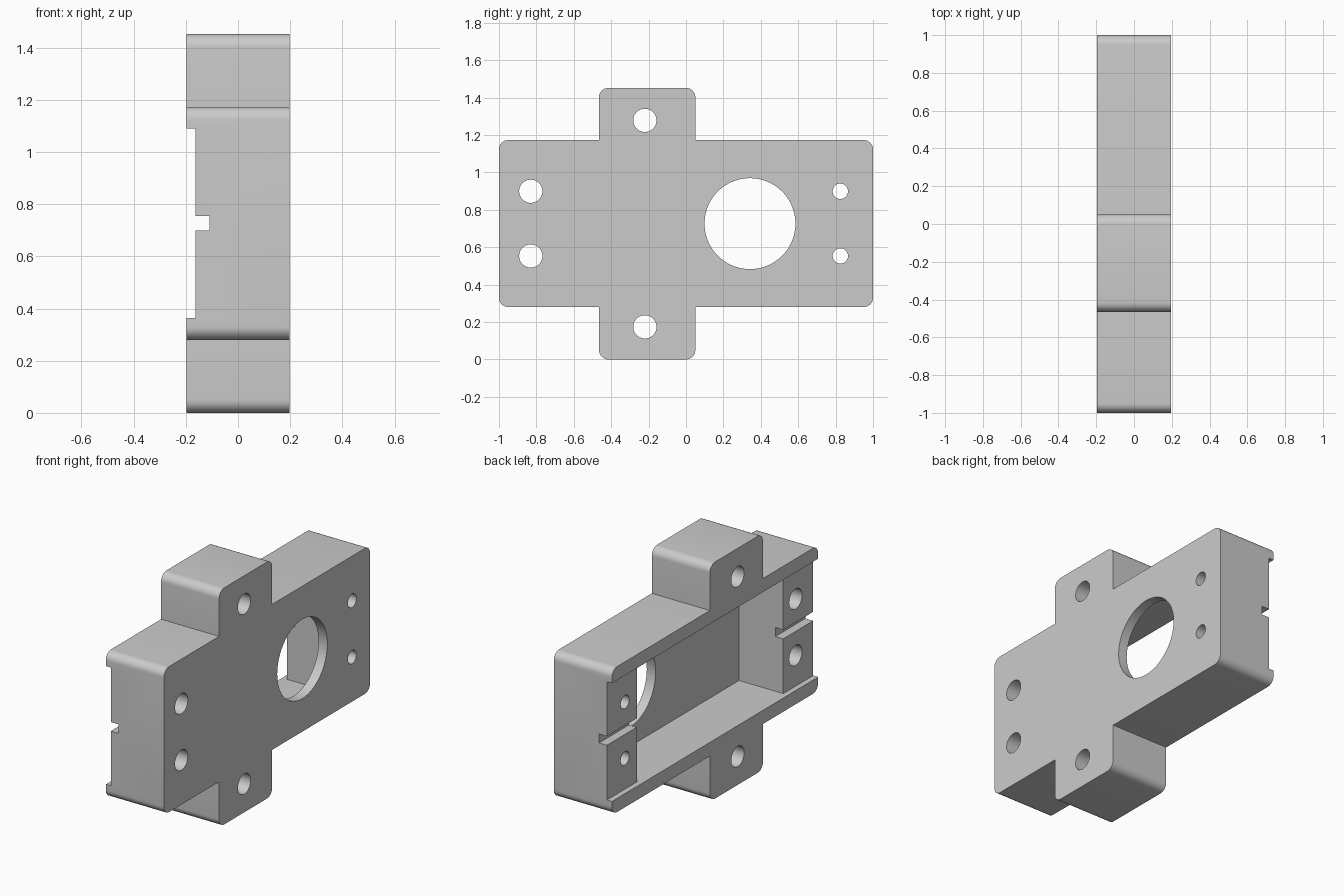
import bpy
import bmesh
from math import cos, sin, pi, radians

if "Cube" in bpy.data.objects:
    bpy.data.objects.remove(bpy.data.objects["Cube"], do_unlink=True)

X0, X1 = -0.197, 0.197            # open side, plate side
Z_MID = 0.726

grey = bpy.data.materials.new("plain grey")
grey.use_nodes = True
colour = (0.6, 0.6, 0.6, 1)
grey.diffuse_color = colour
grey.node_tree.nodes["Principled BSDF"].inputs["Base Color"].default_value = colour


def arc(cy, cz, r, start, sweep, steps):
    """Points on an arc in the YZ plane."""
    return [(cy + r * cos(start + sweep * i / steps),
             cz + r * sin(start + sweep * i / steps)) for i in range(steps + 1)]


def prism(name, outline, x0, x1):
    """Extrude a YZ outline along X."""
    bm = bmesh.new()
    face = bm.faces.new([bm.verts.new((x0, y, z)) for y, z in outline])
    ext = bmesh.ops.extrude_face_region(bm, geom=[face])["geom"]
    verts = [g for g in ext if isinstance(g, bmesh.types.BMVert)]
    bmesh.ops.translate(bm, vec=(x1 - x0, 0, 0), verts=verts)
    bmesh.ops.recalc_face_normals(bm, faces=bm.faces)
    mesh = bpy.data.meshes.new(name)
    bm.to_mesh(mesh)
    bm.free()
    mesh.materials.append(grey)
    obj = bpy.data.objects.new(name, mesh)
    bpy.context.collection.objects.link(obj)
    return obj


def box(name, x0, x1, y, z0, z1):
    return prism(name, [(-y, z0), (y, z0), (y, z1), (-y, z1)], x0, x1)


def hole(name, y, z, r, sides=48):
    return prism(name, arc(y, z, r, 0, 2 * pi, sides)[:-1], X0 - 0.1, X1 + 0.1)


# Cross-shaped outline: rounded outer corners, sharp inner corners
R = 0.05
ZB, ZT, H = 0.28, 1.173, 1.452
TY0, TY1 = -0.465, 0.05


def corner(y, z, sy, sz):
    start = {(1, -1): -pi / 2, (1, 1): 0, (-1, 1): pi / 2, (-1, -1): pi}[(sy, sz)]
    return arc(y - sy * R, z - sz * R, R, start, pi / 2, 8)


outline = (corner(TY0, 0, -1, -1) + corner(TY1, 0, 1, -1) + [(TY1, ZB)]
           + corner(1, ZB, 1, -1) + corner(1, ZT, 1, 1) + [(TY1, ZT)]
           + corner(TY1, H, 1, 1) + corner(TY0, H, -1, 1) + [(TY0, ZT)]
           + corner(-1, ZT, -1, 1) + corner(-1, ZB, -1, -1) + [(TY0, ZB)])
housing = prism("housing", outline, X0, X1)

# Recess along the open side, inner cavity and cable groove
RZ0, RZ1 = 0.364, 1.09
cutters = [
    box("recess_cutter", X0 - 0.1, -0.163, 1.1, RZ0, RZ1),
    box("cavity_cutter", X0 - 0.1, 0.137, 0.71, RZ0, RZ1),
    box("groove_cutter", X0 - 0.1, -0.11, 1.1, 0.70, 0.755),
    hole("window_cutter", 0.342, Z_MID, 0.243, 96),
]

# Screw holes, mirrored about the middle height
for name, y, dz, r in (("tab", -0.22, 0.552, 0.062),
                       ("front", -0.83, 0.173, 0.062),
                       ("back", 0.825, 0.173, 0.041)):
    for side in (-1, 1):
        cutters.append(hole(name + "_hole_cutter", y, Z_MID + side * dz, r))

for cutter in cutters:
    mod = housing.modifiers.new(cutter.name, "BOOLEAN")
    mod.operation = "DIFFERENCE"
    mod.solver = "EXACT"
    mod.object = cutter

# Apply the cuts and drop the cutters
bpy.context.view_layer.update()
depsgraph = bpy.context.evaluated_depsgraph_get()
result = bpy.data.meshes.new_from_object(housing.evaluated_get(depsgraph))
housing.modifiers.clear()
housing.data = result
for cutter in cutters:
    bpy.data.objects.remove(cutter, do_unlink=True)
result.materials.clear()
result.materials.append(grey)
for poly in result.polygons:
    poly.material_index = 0

bpy.ops.object.select_all(action="DESELECT")
housing.select_set(True)
bpy.context.view_layer.objects.active = housing
bpy.ops.object.shade_smooth_by_angle(angle=radians(30))
